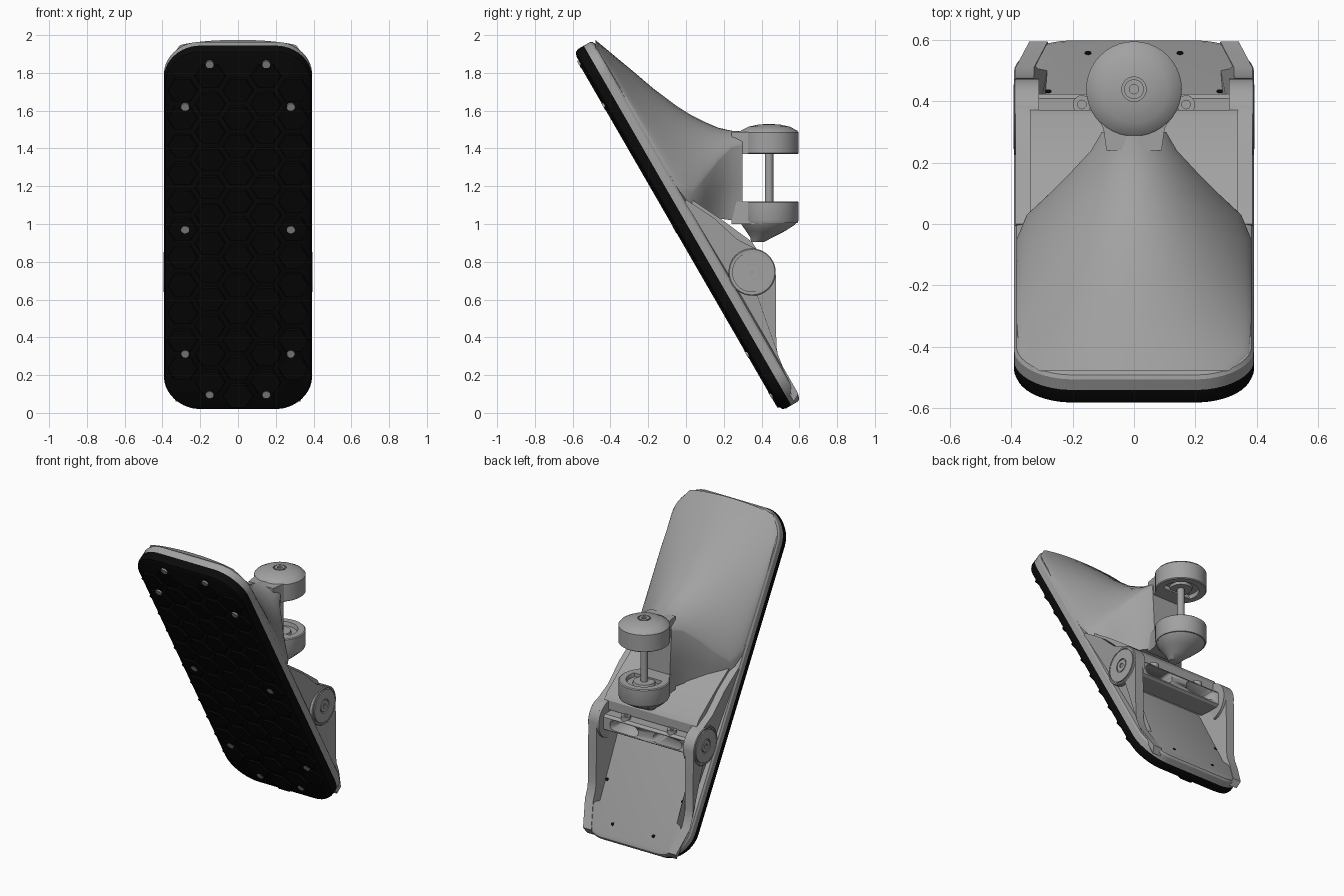
import bpy, bmesh, math
from mathutils import Vector

if "Cube" in bpy.data.objects:
    bpy.data.objects.remove(bpy.data.objects["Cube"])

def material(name, v):
    m = bpy.data.materials.new(name)
    m.diffuse_color = (v, v, v, 1)
    m.use_nodes = True
    m.node_tree.nodes["Principled BSDF"].inputs["Base Color"].default_value = m.diffuse_color
    return m

GREY = material("grey metal", 0.36)
BLACK = material("black rubber", 0.003)

def finish(name, bm, mat, angle=32):
    bmesh.ops.recalc_face_normals(bm, faces=bm.faces)
    for f in bm.faces:
        f.smooth = True
    for e in bm.edges:
        if len(e.link_faces) == 2:
            e.smooth = e.calc_face_angle(0) < math.radians(angle)
    me = bpy.data.meshes.new(name)
    bm.to_mesh(me)
    bm.free()
    me.materials.append(mat)
    ob = bpy.data.objects.new(name, me)
    bpy.context.collection.objects.link(ob)
    return ob

def add_loft(bm, rings):
    vs = [[bm.verts.new(p) for p in r] for r in rings]
    n = len(vs[0])
    for a, b in zip(vs, vs[1:]):
        for i in range(n):
            j = (i + 1) % n
            bm.faces.new((a[i], a[j], b[j], b[i]))
    bm.faces.new(vs[0])
    bm.faces.new(vs[-1])

def loft(name, rings, mat=GREY, angle=32):
    bm = bmesh.new()
    add_loft(bm, rings)
    return finish(name, bm, mat, angle)

def circle(c, r, axis, n=40):
    out = []
    for i in range(n):
        a = 2 * math.pi * i / n
        p, q = r * math.cos(a), r * math.sin(a)
        d = {'x': (0, p, q), 'y': (p, 0, q), 'z': (p, q, 0)}[axis]
        out.append(Vector(c) + Vector(d))
    return out

def lathe(name, profile, axis, c=(0, 0, 0), sign=1, mat=GREY, n=40):
    k = 'xyz'.index(axis)
    rings = []
    for r, t in profile:
        p = list(c)
        p[k] += t * sign
        rings.append(circle(p, r, axis, n))
    return loft(name, rings, mat)

# Tilted plate frame: x across, s up the slope, n thickness towards the back
def pt(x, s, n):
    return Vector((x, 0.5 - 0.5 * s + 0.866 * n, 0.866 * s + 0.5 * n))

L, W, R = 2.21, 0.392, 0.18
def outline(inset, n):
    pts = []
    for cx, cs, a0 in ((1, 1, 0), (-1, 1, 90), (-1, 0, 180), (1, 0, 270)):
        for k in range(11):
            a = math.radians(a0 + 9 * k)
            r = R - inset
            x = cx * (W - R) + r * math.cos(a)
            y = (L - 0.02 - R if cs else R + 0.02) + r * math.sin(a)
            y += (1 if cs else -1) * 0.02 * (1 - (x / W) ** 2)
            pts.append(pt(x, y, n))
    return pts

# Rubber pad with staggered raised hexagons
loft("rubber_pad", [outline(0.03, 0.008), outline(0.008, 0.018), outline(0, 0.035), outline(0, 0.07)], BLACK)
bm = bmesh.new()
for i in range(-2, 3):
    for j in range(14):
        x, s = i * 0.147, 0.1 + 0.17 * j + (0.085 if i % 2 else 0)
        if s > 2.12 or (abs(i) == 2 and not 0.14 < s < 2.07):
            continue
        def hexa(r, n):
            return [pt(max(-.375, min(.375, x + r * math.cos(k * math.pi / 3))),
                       s + r * math.sin(k * math.pi / 3), n) for k in range(6)]
        add_loft(bm, [hexa(0.078, 0.0), hexa(0.09, 0.02)])
finish("hexagon_treads", bm, BLACK)

# Backing plate
loft("backing_plate", [outline(0, 0.07), outline(0, 0.11), outline(0.008, 0.122), outline(0.03, 0.13)])

# Screw spots in the pad, and the small holes behind
for x, s in ((0.15, 2.13), (0.28, 1.87), (0.28, 1.12), (0.28, 0.36), (0.15, 0.11)):
    for sx in (x, -x):
        def disc(r, n):
            return [pt(sx + r * math.cos(k * math.pi / 6), s + r * math.sin(k * math.pi / 6), n) for k in range(12)]
        loft("pad_screw", [disc(0.022, -0.002), disc(0.022, 0.01)])
        if s < 0.5:
            loft("floor_hole", [disc(0.011, 0.128), disc(0.011, 0.132)], BLACK)

# Hump that rises from the plate and narrows to the neck
#   y, half width, crest z, shoulder z, bottom z, bottom width factor
sections = [
    (-0.48, 0.31, 1.975, 1.945, 1.88, 1), (-0.42, 0.375, 1.925, 1.845, 1.775, 1),
    (-0.30, 0.385, 1.825, 1.64, 1.57, 1), (-0.17, 0.385, 1.715, 1.415, 1.345, 1),
    (-0.05, 0.383, 1.625, 1.21, 1.14, 1), (0.03, 0.35, 1.575, 1.16, 1.06, 0.95),
    (0.10, 0.275, 1.54, 1.24, 1.03, 0.75), (0.17, 0.205, 1.51, 1.33, 1.03, 0.6),
    (0.24, 0.14, 1.494, 1.40, 1.02, 0.65), (0.30, 0.105, 1.49, 1.42, 1.01, 0.8)]
rings = []
for y, w, zt, zs, zb, f in sections:
    r = []
    for k in range(21):
        t = math.cos(math.pi * k / 20)
        r.append((w * t, y, zs + (zt - zs) * (1 - t * t) ** 0.75))
    r += [(-w * (f + 1) / 2, y, (zs + zb) / 2), (-w * f, y, zb), (w * f, y, zb), (w * (f + 1) / 2, y, (zs + zb) / 2)]
    rings.append(r)
loft("hump_and_neck", rings, GREY, 45)

# Fork arms from the neck to the two pivot caps
for name, z0, z1 in (("upper_arm", 1.37, 1.488), ("lower_arm", 1.0, 1.12)):
    loft(name, [[(-w, y, z0), (w, y, z0), (w, y, z1), (-w, y, z1)]
                for y, w in ((0.24, 0.09), (0.31, 0.1), (0.40, 0.14))])

# Pivot caps with bearing rings, the pin and the lower boss
PY = 0.44
bearing = [(0.03, 0.01), (0.065, 0.01), (0.07, 0.025), (0.105, 0.025), (0.11, 0), (0.15, 0), (0.156, 0.005)]
lathe("upper_cap", [(r, 1.37 + t) for r, t in bearing] +
      [(0.156, 1.485), (0.148, 1.495), (0.11, 1.515), (0.06, 1.526), (0.04, 1.528), (0.04, 1.518),
       (0.032, 1.518), (0.032, 1.53), (0.015, 1.53), (0.015, 1.52)], 'z', (0, PY, 0))
lathe("lower_cap", [(r, 1.12 - t) for r, t in bearing] + [(0.156, 1.02), (0.15, 1.005)], 'z', (0, PY, 0))
lathe("pivot_pin", [(0.022, 1.08), (0.022, 1.41)], 'z', (0, PY, 0), n=20)
loft("lower_boss", [circle((0, y, z), r, 'z') for y, z, r in
     ((PY, 1.02, 0.153), (0.435, 0.995, 0.14), (0.42, 0.96, 0.1), (0.40, 0.93, 0.06), (0.38, 0.905, 0.035))])

# Hinge housing below the neck
house = [(-0.02, 1.13), (0.03, 1.13), (0.18, 1.03), (0.35, 0.905), (0.372, 0.87), (0.372, 0.81), (0.26, 0.78), (0.23, 0.65)]
loft("hinge_housing", [[(x, y, z) for y, z in house] for x in (-0.34, 0.34)])

# Side lugs around the hinge, running down as walls
HY, HZ = 0.35, 0.745
lug = [(-0.02, 1.08), (0.0, 1.13), (0.15, 1.03), (0.27, 0.92)]
lug += [(HY + 0.125 * math.cos(math.radians(a)), HZ + 0.125 * math.sin(math.radians(a))) for a in range(80, -1, -10)]
lug += [(0.477, 0.55), (0.478, 0.36), (0.486, 0.31), (0.51, 0.25), (0.595, 0.10), (0.57, 0.06)]
disc_profile = [(0.125, 0.31), (0.125, 0.388), (0.12, 0.392), (0.112, 0.392), (0.112, 0.386), (0.106, 0.386),
                (0.106, 0.394), (0.045, 0.394), (0.045, 0.387), (0.038, 0.387), (0.038, 0.394), (0.015, 0.394), (0.015, 0.385)]
for side, sg in (("right", 1), ("left", -1)):
    def wall(inner):
        return [(sg * (0.387 - inner - 0.3 * max(0, 0.25 - z)), y, z) for y, z in lug]
    loft(side + "_lug", [wall(0), wall(0.06)])
    lathe(side + "_hinge_disc", disc_profile, 'x', (0, HY, HZ), sg)
    # Screw on top of the crossbar
    lathe(side + "_bar_screw", [(0.03, 0.78), (0.03, 0.815), (0.014, 0.815), (0.014, 0.805)], 'z', (sg * 0.17, 0.39, 0), n=24)

# Crossbar with two long slots
bar = loft("crossbar", [[(x, y, z) for y, z in
           ((0.27, 0.69), (0.41, 0.69), (0.425, 0.70), (0.425, 0.78), (0.41, 0.795), (0.27, 0.795))] for x in (-0.335, 0.335)])
bm = bmesh.new()
for cx in (-0.16, 0.16):
    def capsule(y):
        out = []
        for k in range(24):
            a = 2 * math.pi * (k + 0.5) / 24
            out.append((cx + math.copysign(0.07, math.cos(a)) + 0.034 * math.cos(a), y, 0.742 + 0.034 * math.sin(a)))
        return out
    add_loft(bm, [capsule(0.2), capsule(0.5)])
cutter = finish("slot_cutter", bm, GREY)
cutter.hide_render = True
cutter.hide_viewport = True
cutter.display_type = 'WIRE'
mod = bar.modifiers.new("slots", 'BOOLEAN')
mod.operation = 'DIFFERENCE'
mod.solver = 'EXACT'
mod.object = cutter
